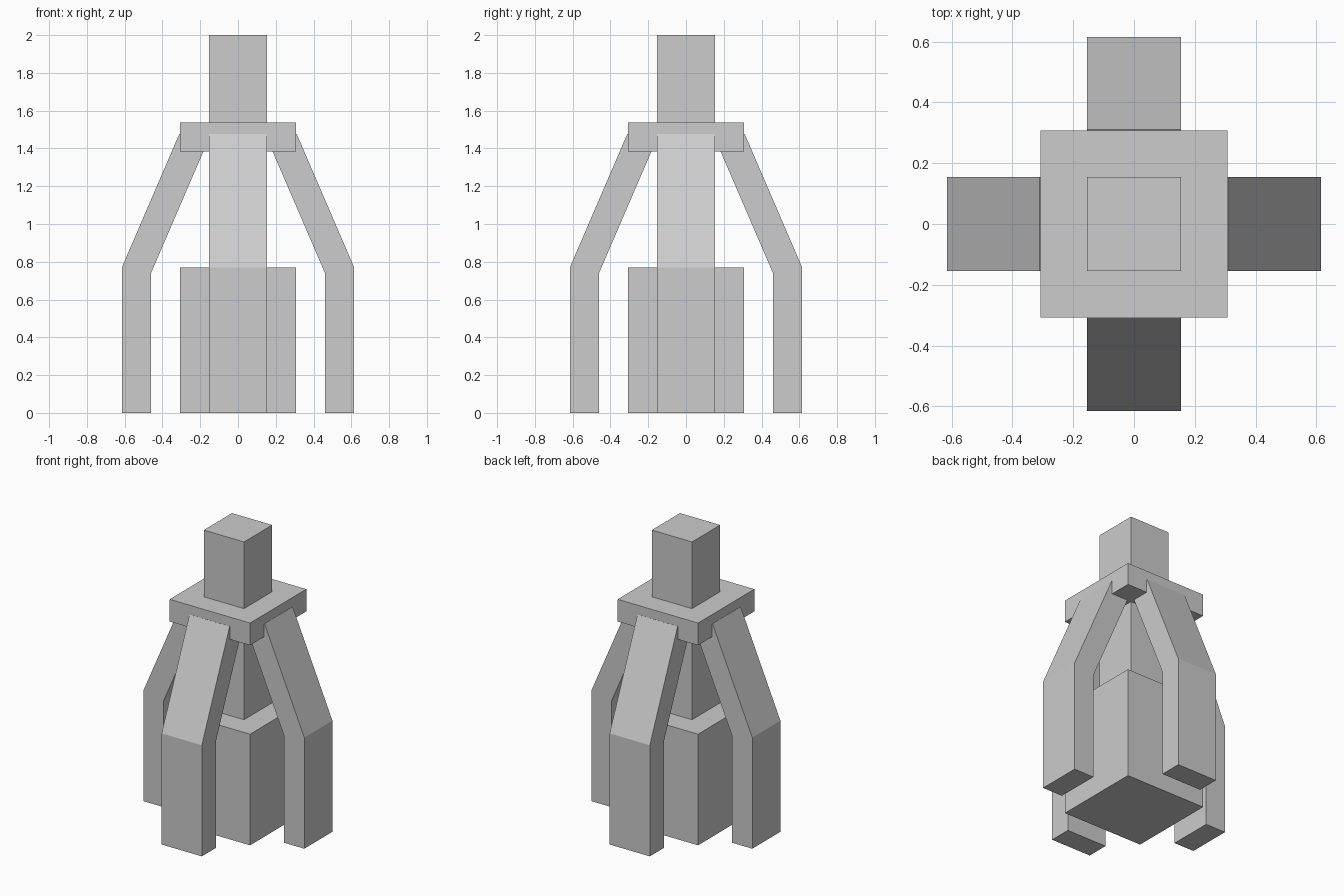
import bpy
import bmesh
from math import sin, cos, tan, pi, radians
from mathutils import Matrix, Vector

cube = bpy.data.objects.get("Cube")
if cube:
    bpy.data.objects.remove(cube, do_unlink=True)

U = 2 / 13  # building unit: the model is 13 units tall

grey = bpy.data.materials.new("plain_grey")
grey.use_nodes = True
grey.diffuse_color = (0.604, 0.604, 0.604, 1)
grey.node_tree.nodes["Principled BSDF"].inputs["Base Color"].default_value = grey.diffuse_color


def finish(name, bm):
    bmesh.ops.recalc_face_normals(bm, faces=bm.faces[:])
    mesh = bpy.data.meshes.new(name)
    bm.to_mesh(mesh)
    bm.free()
    mesh.materials.append(grey)
    obj = bpy.data.objects.new(name, mesh)
    bpy.context.collection.objects.link(obj)


def box(name, width, bottom, top):
    bm = bmesh.new()
    bmesh.ops.create_cube(bm, size=1)
    bmesh.ops.scale(bm, vec=(width * U, width * U, (top - bottom) * U), verts=bm.verts)
    bmesh.ops.translate(bm, vec=(0, 0, (top + bottom) / 2 * U), verts=bm.verts)
    finish(name, bm)


def leg(name, turn):
    # Bent side profile: upright lower half, upper half leaning inwards
    lean = radians(23.3)
    outer_bend = Vector((4, 5))
    outer_top = outer_bend + 5 * Vector((-sin(lean), cos(lean)))
    inner_top = outer_top + Vector((-cos(lean), -sin(lean)))
    inner_bend = Vector((3, 5 - tan(lean / 2)))
    profile = [Vector((3, 0)), Vector((4, 0)), outer_bend, outer_top, inner_top, inner_bend]
    bm = bmesh.new()
    side = bm.faces.new([bm.verts.new((p.x * U, -U, p.y * U)) for p in profile])
    ext = bmesh.ops.extrude_face_region(bm, geom=[side], use_keep_orig=True)
    moved = [g for g in ext["geom"] if isinstance(g, bmesh.types.BMVert)]
    bmesh.ops.translate(bm, vec=(0, 2 * U, 0), verts=moved)
    bmesh.ops.rotate(bm, cent=(0, 0, 0), matrix=Matrix.Rotation(turn, 3, "Z"), verts=bm.verts)
    finish(name, bm)


# Central stack
box("base_block", 4, 0, 5)
box("lower_column", 2, 5, 9)
box("collar_plate", 4, 9, 10)
box("top_column", 2, 10, 13)

# Four legs around the stack
for i, place in enumerate(("left", "back", "right", "front")):
    leg(place + "_leg", i * pi / 2)
